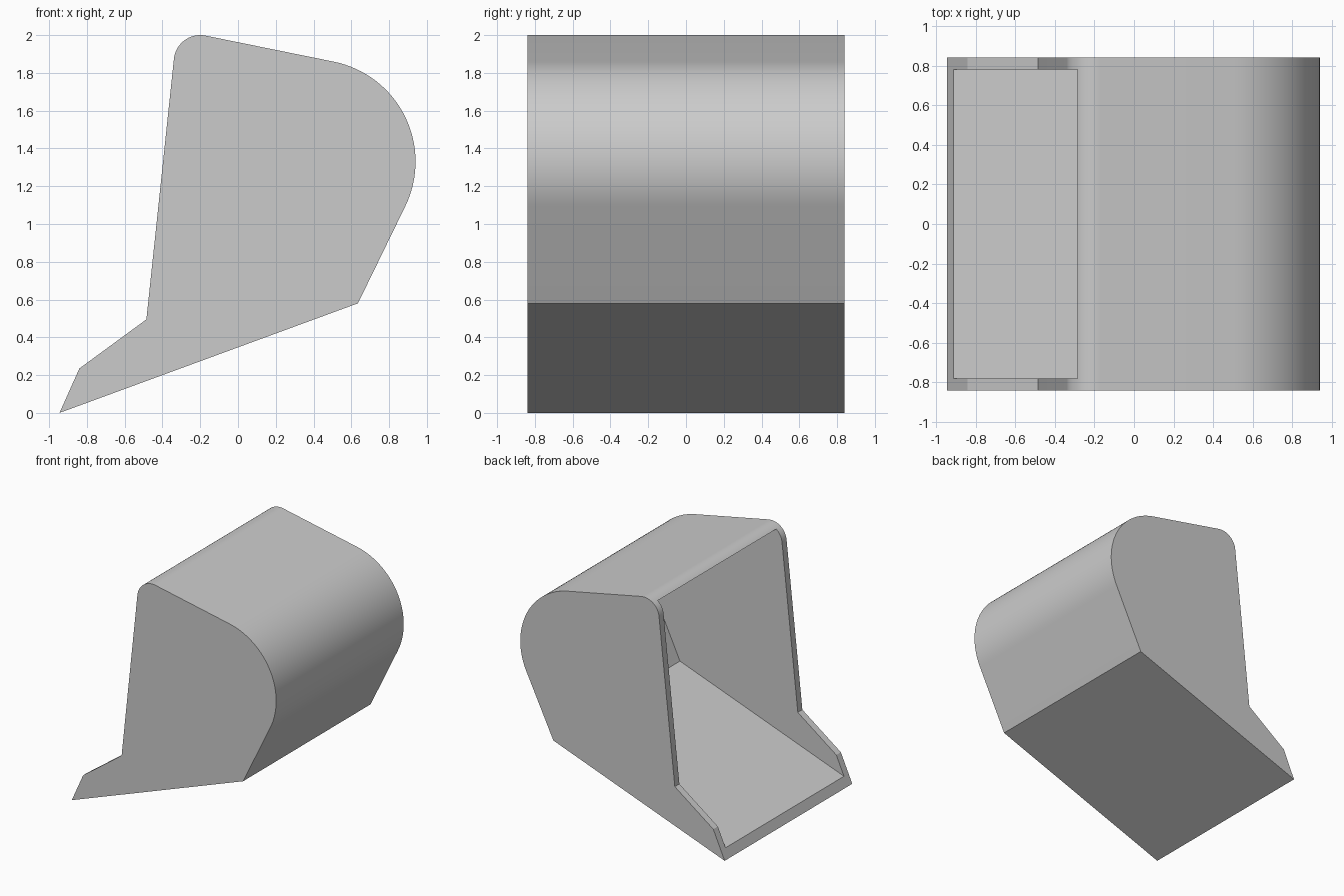
import bpy, bmesh
from math import sin, cos, radians

cube = bpy.data.objects.get("Cube")
if cube:
    bpy.data.objects.remove(cube, do_unlink=True)

HALF_WIDTH = 0.84
WALL = 0.06
BACK_CENTRE, BACK_RADIUS = (0.40, 1.33), 0.54
LIP_CENTRE, LIP_RADIUS = (-0.20, 1.86), 0.14

grey = bpy.data.materials.new("light_grey")
grey.use_nodes = True
colour = (0.6, 0.6, 0.6, 1)
grey.diffuse_color = colour
grey.node_tree.nodes["Principled BSDF"].inputs["Base Color"].default_value = colour


def arc(centre, radius, start, end, steps):
    """Points on an arc in the XZ plane, angles in degrees."""
    angles = [radians(start + (end - start) * i / steps) for i in range(steps + 1)]
    return [(centre[0] + radius * cos(a), centre[1] + radius * sin(a)) for a in angles]


def prism(name, profile, half):
    """Extrude an XZ profile along Y, centred on y = 0."""
    bm = bmesh.new()
    face = bm.faces.new([bm.verts.new((x, -half, z)) for x, z in profile])
    extruded = bmesh.ops.extrude_face_region(bm, geom=[face])["geom"]
    moved = [v for v in extruded if isinstance(v, bmesh.types.BMVert)]
    bmesh.ops.translate(bm, verts=moved, vec=(0, 2 * half, 0))
    bmesh.ops.recalc_face_normals(bm, faces=bm.faces)
    mesh = bpy.data.meshes.new(name)
    bm.to_mesh(mesh)
    bm.free()
    mesh.materials.append(grey)
    obj = bpy.data.objects.new(name, mesh)
    bpy.context.collection.objects.link(obj)
    return obj


# Outer body: sloped base, rounded back, rounded upper lip, open spout
outer = [(-0.945, 0), (0.635, 0.58)]
outer += arc(BACK_CENTRE, BACK_RADIUS, -26, 78.7, 32)
outer += arc(LIP_CENTRE, LIP_RADIUS, 78.7, 174, 20)
outer += [(-0.485, 0.495), (-0.84, 0.235)]
bin_body = prism("bin_body", outer, HALF_WIDTH)

# Cavity: the outline inset by the wall, running out through the opening
slope = 0.58 / 1.58
inner = [(-1.4, 0.064 - 0.455 * slope), (0.602, 0.064 + 1.547 * slope)]
inner += arc(BACK_CENTRE, BACK_RADIUS - WALL, -26, 78.7, 32)
inner += [(-0.285, 1.97), (-1.4, 2.22)]
cavity = prism("cavity_cutter", inner, HALF_WIDTH - WALL)
cavity.hide_render = True

# Hollow out the body
cut = bin_body.modifiers.new("hollow", "BOOLEAN")
cut.operation = "DIFFERENCE"
cut.solver = "EXACT"
cut.object = cavity
bpy.ops.object.select_all(action="DESELECT")
bpy.context.view_layer.objects.active = bin_body
bin_body.select_set(True)
bpy.ops.object.modifier_apply(modifier=cut.name)
bpy.data.objects.remove(cavity, do_unlink=True)
bpy.ops.object.shade_smooth_by_angle(angle=radians(25))
